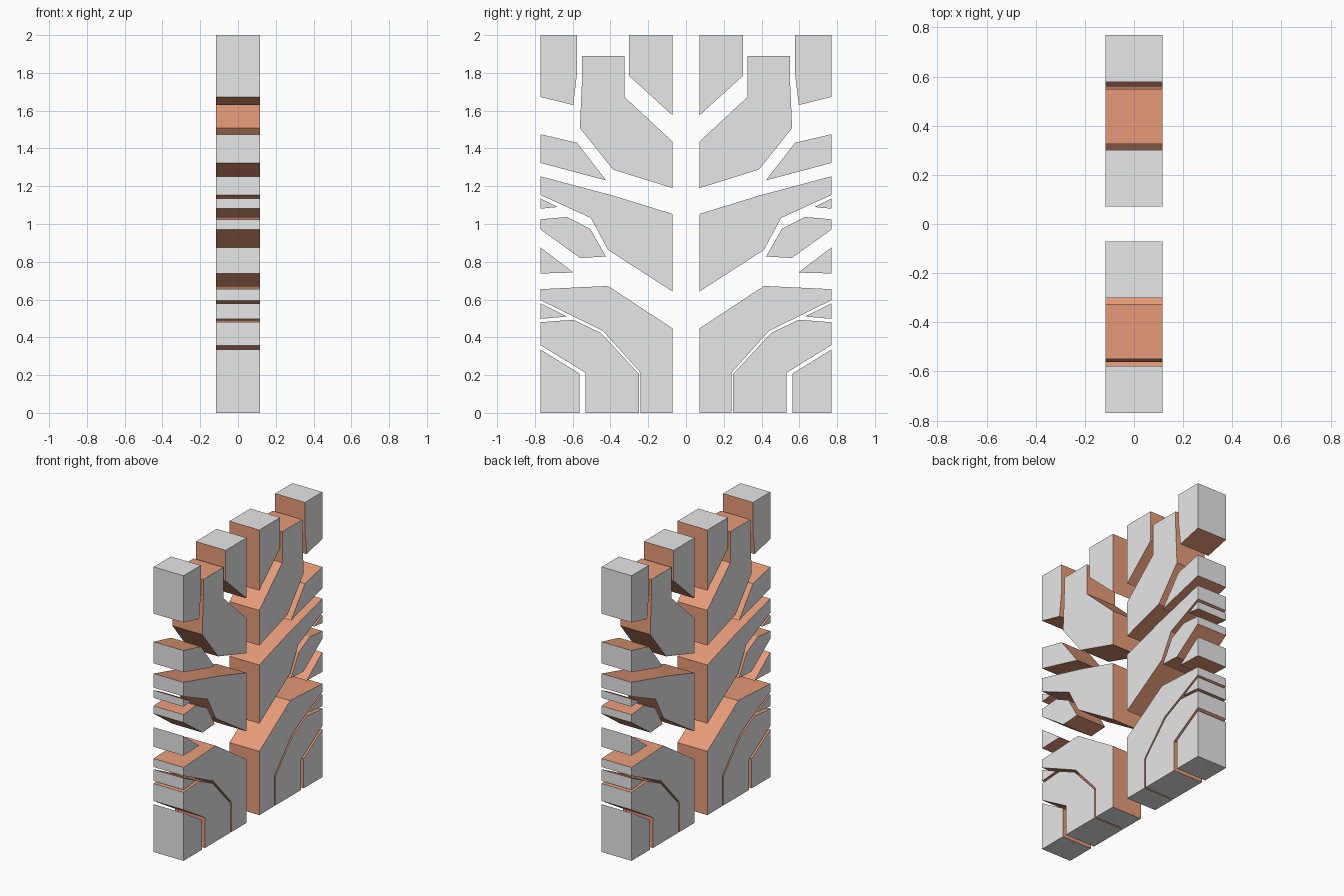
import bpy
import bmesh

# Remove the default cube only
default_cube = bpy.data.objects.get("Cube")
if default_cube:
    bpy.data.objects.remove(default_cube, do_unlink=True)

# Overall block limits: everything on them is grey, every cut wall is copper
HALF = 0.116      # half thickness along x
OUT = 0.769       # outer edge along y
INN = 0.071       # edge of the central groove along y
TOP = 2.0
BASE = 0.0


def make_material(name, colour):
    material = bpy.data.materials.new(name)
    material.use_nodes = True
    material.diffuse_color = colour
    shader = material.node_tree.nodes["Principled BSDF"]
    shader.inputs["Base Color"].default_value = colour
    return material


grey = make_material("light_grey", (0.8, 0.8, 0.8, 1))
copper = make_material("copper_orange", (0.8, 0.33, 0.19, 1))

# Tread block outlines in the y-z plane, for the +y half
BLOCKS = {
    "top_inner_block": [(INN, TOP), (0.302, TOP), (0.302, 1.785),
                        (INN, 1.575)],
    "upper_lobe": [(0.326, 1.89), (0.55, 1.89), (0.55, 1.77), (0.562, 1.508),
                   (0.386, 1.288), (INN, 1.19), (INN, 1.436), (0.326, 1.673)],
    "top_outer_block": [(0.578, TOP), (OUT, TOP), (OUT, 1.672),
                        (0.597, 1.63), (0.578, 1.79)],
    "upper_wedge": [(OUT, 1.475), (0.577, 1.43), (0.423, 1.231),
                    (OUT, 1.323)],
    "middle_block": [(OUT, 1.252), (0.386, 1.15), (INN, 1.053), (INN, 0.642),
                     (0.413, 0.863), (0.503, 1.032), (OUT, 1.153)],
    "middle_sliver": [(OUT, 1.135), (0.68, 1.09), (OUT, 1.081)],
    "middle_lobe": [(OUT, 1.025), (0.63, 1.037), (0.508, 0.975),
                    (0.424, 0.828), (0.56, 0.82), (OUT, 0.97)],
    "middle_wedge": [(OUT, 0.875), (0.595, 0.743), (OUT, 0.738)],
    "lower_block": [(OUT, 0.655), (0.413, 0.672), (INN, 0.447), (INN, BASE),
                    (0.24, BASE), (0.24, 0.212), (0.44, 0.434), (OUT, 0.596)],
    "lower_sliver": [(OUT, 0.58), (0.63, 0.51), (OUT, 0.498)],
    "lower_arch": [(OUT, 0.48), (0.597, 0.493), (0.45, 0.423), (0.25, 0.207),
                   (0.25, BASE), (0.533, BASE), (0.533, 0.213), (OUT, 0.358)],
    "bottom_corner_block": [(OUT, 0.335), (0.563, 0.208), (0.563, BASE),
                            (OUT, BASE)],
}


def on_block_surface(face):
    """True where the whole face lies on a limit of the overall block."""
    def all_at(axis, limit):
        return all(abs(v.co[axis] - limit) < 1e-4 for v in face.verts)

    limits = [(0, -HALF), (0, HALF), (1, -OUT), (1, OUT), (2, BASE), (2, TOP)]
    return any(all_at(axis, limit) for axis, limit in limits)


def build_block(name, outline, side):
    """Extrude an outline through the thickness and colour its cut walls."""
    bm = bmesh.new()
    profile = bm.faces.new([bm.verts.new((-HALF, side * y, z))
                            for y, z in outline])
    extruded = bmesh.ops.extrude_face_region(bm, geom=[profile],
                                             use_keep_orig=True)
    moved = [g for g in extruded["geom"] if isinstance(g, bmesh.types.BMVert)]
    bmesh.ops.translate(bm, verts=moved, vec=(HALF * 2, 0, 0))
    bmesh.ops.recalc_face_normals(bm, faces=bm.faces)
    for face in bm.faces:
        face.material_index = 0 if on_block_surface(face) else 1

    mesh = bpy.data.meshes.new(name)
    mesh.materials.append(grey)
    mesh.materials.append(copper)
    bm.to_mesh(mesh)
    bm.free()
    block = bpy.data.objects.new(name, mesh)
    bpy.context.collection.objects.link(block)


# Both mirrored halves
for label, side in (("back", 1), ("front", -1)):
    for part, outline in BLOCKS.items():
        build_block(f"{label}_{part}", outline, side)
